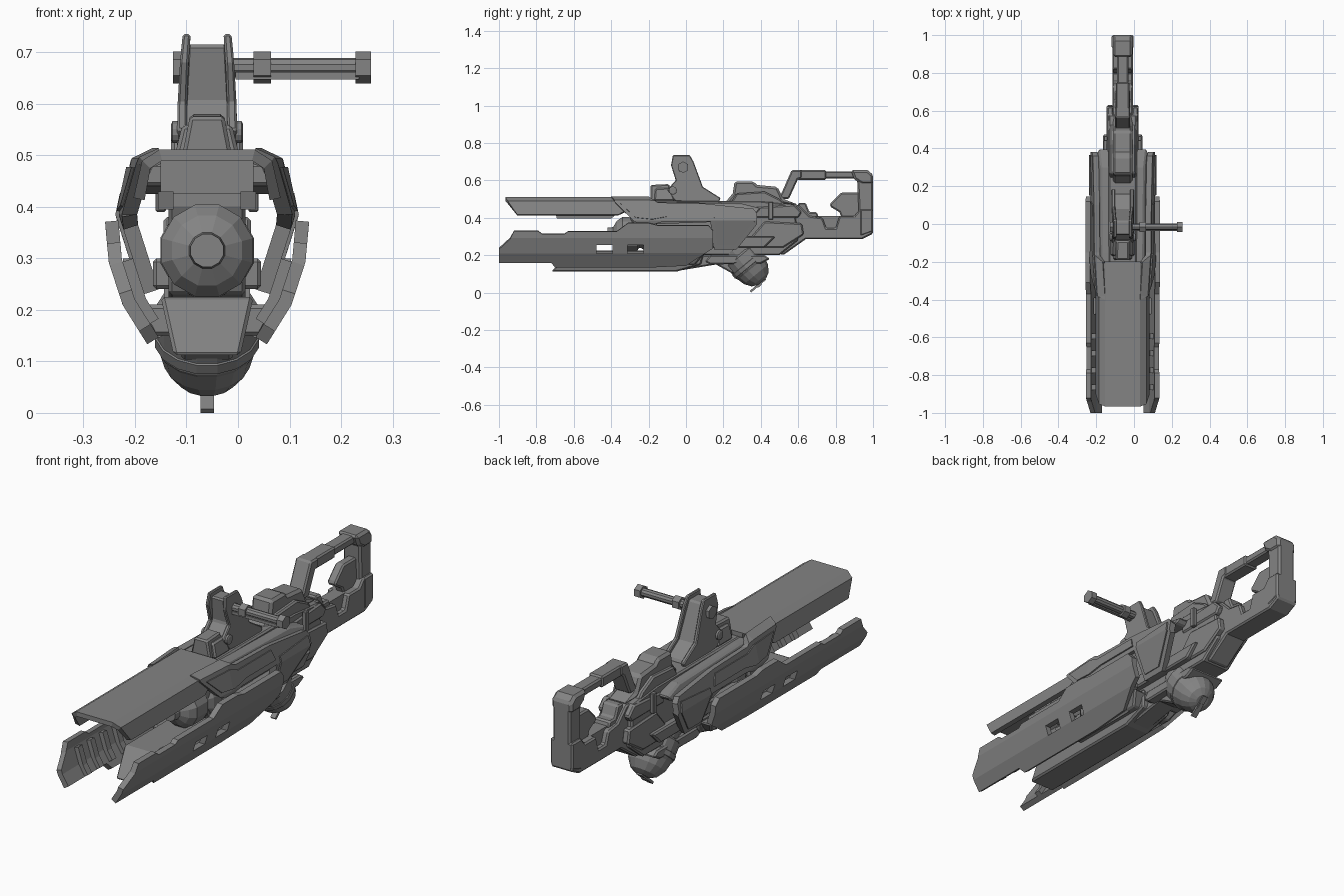
import bpy, bmesh, math
from mathutils import Vector

if "Cube" in bpy.data.objects:
    bpy.data.objects.remove(bpy.data.objects["Cube"])

CX = -0.06  # centre line of the weapon
metal = bpy.data.materials.new("dark_metal")
metal.diffuse_color = (.23, .23, .23, 1)
metal.use_nodes = True
metal.node_tree.nodes["Principled BSDF"].inputs["Base Color"].default_value = metal.diffuse_color


def finish(bm, name, bevel=0.0, thick=0.0):
    bmesh.ops.recalc_face_normals(bm, faces=bm.faces)
    me = bpy.data.meshes.new(name)
    bm.to_mesh(me)
    bm.free()
    ob = bpy.data.objects.new(name, me)
    bpy.context.collection.objects.link(ob)
    if thick:
        m = ob.modifiers.new("thickness", 'SOLIDIFY')
        m.thickness, m.offset = thick, 0
    if bevel:
        m = ob.modifiers.new("chamfer", 'BEVEL')
        m.width, m.segments, m.limit_method = bevel, 1, 'ANGLE'
        m.angle_limit = math.radians(40)
    return ob


def lerp(table, z):
    """Piecewise linear lookup in [(z, value), ...] sorted by z."""
    if z <= table[0][0]:
        return table[0][1]
    for (a, va), (b, vb) in zip(table, table[1:]):
        if z <= b:
            return va + (vb - va) * (z - a) / (b - a)
    return table[-1][1]


def prism(name, pts, x0, x1=None, bevel=0.007, taper=None):
    """(y,z) profile extruded over x; one width = centred, two = mirrored pair."""
    bm = bmesh.new()
    spans = [(-x0, x0)] if x1 is None else [(x0, x1), (-x1, -x0)]
    for a, b in spans:
        f = bm.faces.new([bm.verts.new((a, y, z)) for y, z in pts])
        r = bmesh.ops.extrude_face_region(bm, geom=[f])
        for v in r["geom"]:
            if isinstance(v, bmesh.types.BMVert):
                v.co.x = b
    for v in bm.verts:
        v.co.x = CX + v.co.x * (lerp(taper, v.co.z) if taper else 1)
    return finish(bm, name, bevel)


def shell(name, pts, section, thick, grow=0.0, bevel=0.0, flare=None):
    """Mirrored folded plates: (y,z) outline, half width from section, offset along y by flare."""
    bm = bmesh.new()
    for s in (1, -1):
        bm.faces.new([bm.verts.new((s, y, z)) for y, z in pts])
    planes = [((0, 0, z), (0, 0, 1)) for z, _ in section[1:-1]]
    planes += [((0, y, 0), (0, 1, 0)) for y, _ in flare or []]
    for co, no in planes:
        bmesh.ops.bisect_plane(bm, geom=bm.verts[:] + bm.edges[:] + bm.faces[:],
                               plane_co=co, plane_no=no)
    for v in bm.verts:
        off = grow + (lerp(flare, v.co.y) if flare else 0)
        v.co.x = CX + math.copysign(lerp(section, v.co.z) + off, v.co.x)
    return finish(bm, name, bevel, thick)


def lathe(name, prof, origin, axis, n=12):
    """Solid of revolution from (distance, radius) pairs along an axis."""
    bm = bmesh.new()
    q = Vector(axis).to_track_quat('Z', 'Y')
    rings = []
    for t, r in prof:
        rings.append([bm.verts.new(Vector(origin) + q @ Vector((
            r * math.cos(2 * math.pi * (i + .5) / n), r * math.sin(2 * math.pi * (i + .5) / n), t)))
            for i in range(n)])
    for a, b in zip(rings, rings[1:]):
        for i in range(n):
            bm.faces.new((a[i], a[(i + 1) % n], b[(i + 1) % n], b[i]))
    bm.faces.new(rings[0])
    bm.faces.new(rings[-1])
    return finish(bm, name)


def box(y0, y1, z0, z1):
    return [(y0, z0), (y1, z0), (y1, z1), (y0, z1)]


# Upper shroud: folded arch with a raked front edge
arch = [(-.132, .415), (-.118, .482), (-.09, .5), (.09, .5), (.118, .482), (.132, .415)]
bm = bmesh.new()
cols = []
for x, z in arch:
    front = -.97 + (.505 - z) * .75
    rear = -.19 - (.505 - z) * 1.9
    cols.append([bm.verts.new((CX + x, y, z)) for y in (front, rear)])
for a, b in zip(cols, cols[1:]):
    bm.faces.new((a[0], b[0], b[1], a[1]))
finish(bm, "upper_shroud", thick=.022)
prism("shroud_rail", [(-.7, .43), (-.69, .395), (-.4, .395), (-.36, .43)], .065, .095, 0)
for i in range(4):
    prism("shroud_rib", box(-.66 + i * .08, -.63 + i * .08, .425, .49), .09, bevel=0)

# Side armour that flares out of the shroud and covers the receiver
armour = [(.235, .108), (.385, .156), (.485, .134), (.5, .1)]
flare = [(-.38, -.012), (-.2, 0)]
shell("side_armour", [(-.4, .5), (-.2, .5), (-.15, .478), (.1, .472), (.36, .445),
                      (.38, .42), (.38, .37), (.27, .235), (.15, .235), (.13, .385),
                      (-.12, .385), (-.2, .36), (-.28, .385)], armour, .03, bevel=.004, flare=flare)
shell("rear_armour_panel", [(.15, .41), (.36, .425), (.365, .38), (.26, .255), (.165, .255)],
      armour, .02, grow=.012)
shell("front_armour_panel", [(-.35, .475), (-.19, .475), (-.14, .455), (.1, .455), (.12, .405),
                             (-.1, .405), (-.18, .39), (-.27, .4)], armour, .02, grow=.011, flare=flare)

# Lower side fins, curved in section, with two windows each
fin_sec = [(.14, .105), (.215, .152), (.295, .178), (.37, .185)]
fin = shell("side_fin", [(-1, .165), (-1, .235), (-.94, .29), (-.92, .33), (-.79, .33), (-.77, .314),
                         (-.65, .314), (-.63, .328), (-.37, .328), (-.31, .372), (-.2, .372),
                         (-.15, .36), (.12, .36), (.145, .33), (.145, .24), (0, .15), (-.2, .14),
                         (-.7, .14), (-.72, .165)],
            fin_sec, .026)
for y in (-.435, -.27):
    bpy.ops.mesh.primitive_cube_add(size=1, location=(CX, y, .232))
    cutter = bpy.context.object
    cutter.scale = (.6, .085, .045)
    m = fin.modifiers.new("window", 'BOOLEAN')
    m.operation, m.object = 'DIFFERENCE', cutter
    bpy.context.view_layer.update()
    with bpy.context.temp_override(object=fin, active_object=fin):
        for mod in list(fin.modifiers):
            bpy.ops.object.modifier_apply(modifier=mod.name)
    bpy.data.objects.remove(cutter)
for i in range(4):  # inner ribs
    y = -.88 + i * .09
    shell("fin_rib", [(y, .175), (y + .03, .175), (y + .03, .295), (y, .295)], fin_sec, .03, grow=-.02)
shell("fin_liner", [(-.35, .15), (0, .15), (.1, .22), (.1, .3), (-.2, .3), (-.22, .2), (-.35, .2)],
      fin_sec, .02, grow=-.025)

# Lower keel between the fins
prism("keel", [(-.72, .112), (-.05, .112), (.08, .15), (.1, .225), (-.62, .225)], .09,
      taper=[(.112, .72), (.225, 1)])
prism("keel_underside", [(-.05, .115), (.16, .15), (.25, .1), (.27, .12), (.2, .2), (-.05, .2)], .05)
prism("keel_bracket", [(-.36, .15), (.05, .15), (.1, .21), (-.36, .21)], .05, .13,
      taper=[(.15, .8), (.21, 1.05)])

# Central barrel and muzzle
lathe("barrel", [(0, .022), (0, .033), (.03, .036), (.05, .07), (.08, .092), (.16, .092),
                 (.17, .08), (.5, .08)], (CX, -.42, .315), (0, 1, 0), 12)
lathe("barrel_collar", [(0, .08), (.02, .094), (.08, .094), (.1, .08)], (CX, -.24, .315), (0, 1, 0), 12)

# Receiver body
prism("receiver_core", [(-.3, .4), (-.22, .23), (.1, .2), (.5, .2), (.6, .28), (.58, .47),
                        (.4, .49), (-.3, .49)], .075)
prism("receiver_side_block", [(-.2, .24), (.42, .24), (.48, .3), (-.2, .3)], .06, .105)
prism("receiver_deck", [(-.22, .44), (.38, .425), (.4, .45), (.3, .475), (-.15, .485), (-.22, .485)],
      .135, taper=[(.43, 1), (.49, .8)])
prism("lower_plate", [(.1, .165), (.13, .2), (.42, .2), (.45, .18), (.4, .155), (.13, .15)], .09)
prism("rear_side_plate", [(.3, .24), (.52, .24), (.63, .31), (.62, .37), (.42, .38)], .05, .085)
prism("rear_side_rail", [(.36, .4), (.6, .4), (.62, .43), (.58, .47), (.36, .455)], .05, .082)
prism("side_pin", box(.44, .465, .39, .485), .08, .1, .003)

# Round magazine slung below, tilted back
axis = (0, .64, -.77)
lathe("drum", [(-.04, .085), (.0, .085), (.01, .1), (.09, .1), (.1, .094), (.14, .084),
               (.175, .06), (.19, .03)], (CX, .285, .205), axis, 16)
lathe("drum_band", [(0, .09), (.008, .103), (.03, .103), (.038, .09)], (CX, .32, .163), axis, 16)
prism("drum_tab", [(.34, .008), (.348, 0), (.43, .07), (.422, .078)], .013, bevel=0)
prism("drum_tab_stem", [(.36, .05), (.385, .025), (.405, .043), (.38, .07)], .01, bevel=0)

# Front block in front of the swivel mount
prism("sight_block", [(-.19, .49), (-.19, .575), (-.09, .58), (-.07, .49)], .05,
      taper=[(.5, 1), (.58, .65)])
prism("sight_block_frame", [(-.17, .49), (-.165, .558), (-.08, .56), (-.06, .49)], .065,
      taper=[(.5, 1), (.58, .65)])

# Swivel mount with two cheeks
cheek = [(-.07, .735), (.02, .735), (.04, .7), (.09, .565), (.185, .505), (.17, .47),
         (-.06, .49), (-.1, .55), (-.055, .6), (-.08, .68)]
slim = [(.5, 1), (.65, .95), (.735, .8)]
prism("mount_cheek", cheek, .04, .059, .004, slim)
prism("mount_core", [(-.06, .715), (.015, .715), (.08, .555), (.16, .5), (.16, .47), (-.06, .47),
                     (-.09, .55), (-.045, .6)], .047, taper=slim)
for s in (1, -1):
    lathe("mount_pivot", [(0, .022), (.015, .022), (.018, .015)],
          (CX + s * .052, -.07, .545), (s, 0, 0), 12)

# Cocking handle reaching to the right
ZH, YH = .67, -.015
lathe("handle_rod", [(0, .019), (.34, .019)], (-.1, YH, ZH), (1, 0, 0), 10)
for name, x, w in (("handle_nut", -.126, .03), ("handle_collar", .03, .034), ("handle_end", .228, .03)):
    lathe(name, [(0, .031), (w, .031)], (x, YH, ZH), (1, 0, 0), 6)
bpy.ops.mesh.primitive_cube_add(size=1, location=(.115, YH - .014, .654))
bpy.context.object.name = "handle_strip"
bpy.context.object.scale = (.24, .016, .014)

# Rear top housing
prism("top_housing", [(.2, .47), (.25, .53), (.26, .595), (.36, .595), (.38, .575), (.49, .565),
                      (.52, .5), (.6, .47)], .052, bevel=.012)
prism("top_housing_side", [(.24, .48), (.27, .53), (.42, .54), (.5, .5), (.54, .46), (.24, .46)],
      .04, .07)

# Stock and carry frame
prism("stock_lower", [(.42, .24), (.52, .2), (.64, .285), (.94, .285), (1, .315), (1, .445),
                      (.93, .445), (.9, .41), (.82, .41), (.8, .345), (.75, .345), (.73, .40),
                      (.66, .41), (.6, .47), (.42, .47)], .055)
prism("stock_web", box(.6, .85, .33, .41), .03, bevel=0)
prism("stock_steps", [(.6, .4), (.6, .48), (.64, .48), (.66, .43), (.7, .43), (.71, .4)], .04)
prism("stock_end_pad", [(.93, .3), (1, .325), (1, .445), (.93, .445)], .058)
prism("rear_post", [(.925, .4), (1, .4), (1, .63), (.97, .655), (.9, .655), (.9, .61), (.915, .6)],
      .045, bevel=.012)
prism("frame_corner", [(.9, .605), (.94, .58), (1, .58), (1, .63), (.97, .655), (.88, .655)], .052, bevel=.012)
prism("cheek_plate", [(.83, .535), (.93, .535), (.93, .38), (.84, .38), (.82, .43), (.77, .46), (.77, .475)], .022)
prism("top_bar", [(.56, .648), (.92, .648), (.92, .61), (.58, .61)], .03)
prism("top_grip", box(.59, .75, .603, .655), .036)
prism("front_strut", [(.47, .5), (.51, .53), (.565, .655), (.62, .655), (.62, .612), (.598, .605),
                      (.55, .5)], .04)

# One dark grey for everything
for ob in bpy.data.objects:
    ob.data.materials.clear()
    ob.data.materials.append(metal)
